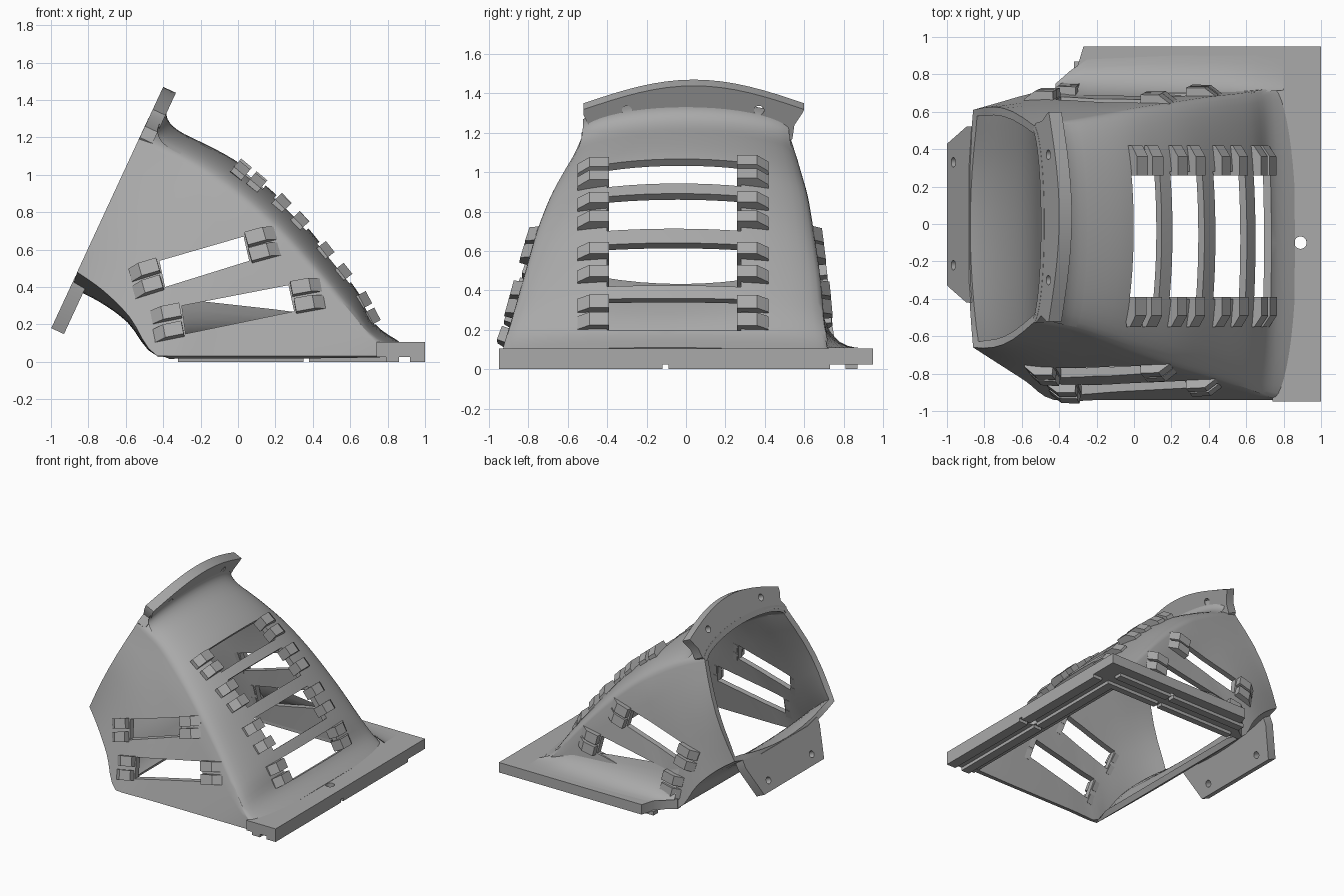
import bpy, bmesh, math
from mathutils import Vector as V
from mathutils.bvhtree import BVHTree

if "Cube" in bpy.data.objects:
    bpy.data.objects.remove(bpy.data.objects["Cube"])

grey = bpy.data.materials.new("plain_grey")
grey.use_nodes = True
grey.diffuse_color = (0.4, 0.4, 0.4, 1)
grey.node_tree.nodes["Principled BSDF"].inputs["Base Color"].default_value = (0.4, 0.4, 0.4, 1)

# Guide rows: bottom x z front back | shoulder x z front back | ridge x z
ROWS = [
    (-.86, .48, -.66, .61, -.54, 1.17, -.53, .53, -.48, 1.30),
    (-.72, .38, -.75, .65, -.33, 1.08, -.57, .56, -.25, 1.20),
    (-.58, .24, -.84, .69, -.16, .98, -.63, .59, -.02, 1.08),
    (-.43, .03, -.94, .72, 0, .87, -.69, .62, .14, .95),
    (-.15, .03, -.94, .72, .2, .69, -.76, .65, .31, .79),
    (.12, .03, -.94, .72, .4, .48, -.82, .68, .50, .56),
    (.40, .03, -.94, .72, .58, .27, -.88, .70, .65, .36),
    (.62, .03, -.94, .72, .70, .14, -.92, .72, .735, .20),
    (.84, .03, -.94, .72, .82, .05, -.94, .73, .86, .11)]
SIDE, ROOF, FLOOR, STEP, LIP = 6, 24, 12, 4, 3
MID = SIDE + ROOF // 2


def guide(t):
    i = min(int(t), len(ROWS) - 2)
    f = t - i
    a, b, c, d = (ROWS[max(0, min(len(ROWS) - 1, i + k))] for k in (-1, 0, 1, 2))
    return [q + f / 2 * (r - p + f * (2*p - 5*q + 4*r - s + f * (3*(q - r) + s - p)))
            for p, q, r, s in zip(a, b, c, d)]


def ring(t):
    """Closed cross-section of the duct: front side, roof, back side, floor."""
    bx, bz, bf, bb, sx, sz, sf, sb, rx, rz = guide(t)
    bz = max(bz, .03)
    near = max(0, 1 - t / LIP)
    low = [V((bx, y, bz)) for y in (bf, bb)]
    top = [V((sx, y, sz)) for y in (sf, sb)]
    bulge = lambda k: V((0, .05 * near * math.sin(math.pi * k / SIDE), 0))
    pts = [low[0].lerp(top[0], k / SIDE) - bulge(k) for k in range(SIDE)]
    for k in range(ROOF):
        a = math.pi * (k / ROOF - .5)
        c = math.cos(a)
        pts.append(V((sx + (rx - sx) * c, (sf + sb) / 2 + (sb - sf) / 2 * math.sin(a),
                      sz + (rz - sz) * c)))
    pts += [top[1].lerp(low[1], k / SIDE) + bulge(k) for k in range(SIDE)]
    for k in range(FLOOR):
        s = k / FLOOR
        pts.append(low[1].lerp(low[0], s) + V((-.03, 0, -.09)) * near * 4 * s * (1 - s))
    return pts


def finish(name, bm):
    me = bpy.data.meshes.new(name)
    bm.to_mesh(me)
    bm.free()
    ob = bpy.data.objects.new(name, me)
    bpy.context.collection.objects.link(ob)
    me.materials.append(grey)
    return ob


def add_prism(bm, pts, offset):
    face = bm.faces.new([bm.verts.new(p) for p in pts])
    ext = bmesh.ops.extrude_face_region(bm, geom=[face])["geom"]
    bmesh.ops.translate(bm, vec=offset, verts=[g for g in ext if isinstance(g, bmesh.types.BMVert)])
    bmesh.ops.recalc_face_normals(bm, faces=bm.faces[:])


def prism(name, pts, offset):
    bm = bmesh.new()
    add_prism(bm, pts, offset)
    return finish(name, bm)


def circle(c, u, v, r=.033):
    return [c + r * (u * math.cos(a) + v * math.sin(a))
            for a in (math.tau * k / 24 for k in range(24))]


def apply(ob, kind, **settings):
    mod = ob.modifiers.new(kind.title(), kind)
    for k, v in settings.items():
        setattr(mod, k, v)
    bpy.ops.object.select_all(action="DESELECT")
    bpy.context.view_layer.objects.active = ob
    ob.select_set(True)
    bpy.ops.object.modifier_apply(modifier=mod.name)


def cut(ob, prisms):
    bm = bmesh.new()
    for pts, offset in prisms:
        add_prism(bm, pts, offset)
    tool = finish("cutter", bm)
    tool.hide_render = True
    apply(ob, "BOOLEAN", object=tool, operation="DIFFERENCE", solver="EXACT")
    bpy.data.objects.remove(tool)


def smooth(ob):
    bpy.ops.object.select_all(action="DESELECT")
    bpy.context.view_layer.objects.active = ob
    ob.select_set(True)
    bpy.ops.object.shade_smooth_by_angle(angle=math.radians(30))


def strip(name, starts, corners, ends, n=8):
    """Concave fillet between two edges."""
    bm = bmesh.new()
    grid = [[bm.verts.new(a * (1-s)**2 + m * 2*s*(1-s) + c * s*s)
             for s in (k / n for k in range(n + 1))] for a, m, c in zip(starts, corners, ends)]
    for r, q in zip(grid, grid[1:]):
        for k in range(n):
            bm.faces.new((r[k], r[k+1], q[k+1], q[k]))
    smooth(finish(name, bm))


# Duct skin
bm = bmesh.new()
count = (len(ROWS) - 1) * STEP + 1
grid = [[bm.verts.new(p) for p in ring(i / STEP)] for i in range(count)]
n = len(grid[0])
for i in range(count - 1):
    for j in range(n):
        if j < 2 * SIDE + ROOF or i < LIP * STEP:
            k = (j + 1) % n
            bm.faces.new((grid[i][j], grid[i+1][j], grid[i+1][k], grid[i][k]))
bmesh.ops.delete(bm, geom=[v for v in bm.verts if not v.link_faces], context="VERTS")
bm.normal_update()
skin = BVHTree.FromBMesh(bm)
duct = finish("duct_shell", bm)
apply(duct, "SOLIDIFY", thickness=.045, offset=-1)

X, Y, Z = V((1, 0, 0)), V((0, 1, 0)), V((0, 0, 1))
blocks = bmesh.new()


def hinge(p, lat, nrm):
    """Ramped hinge block beside a slot."""
    across = lat.cross(nrm).normalized() * .075
    prof = ((-.02, -.05), (-.02, .045), (.08, .045), (.14, 0), (.14, -.03))
    add_prism(blocks, [p + lat * a + nrm * b - across / 2 for a, b in prof], across)


# Roof slots with hinges
cutters = []
for t0, t1 in ((2.1, 3.05), (3.4, 4.35), (4.65, 5.65), (6, 7)):
    a, b = (V((p.x, 0, p.z)) for p in (ring(t0)[MID], ring(t1)[MID]))
    nrm = Y.cross(b - a).normalized()
    nrm = nrm if nrm.x > 0 else -nrm
    cutters.append(([q - Y * .4 for q in (a + nrm*.15, b + nrm*.15, b - nrm*.25, a - nrm*.25)], Y * .68))
    for y, side in ((-.41, -1), (.28, 1)):
        for f in (.2, .75):
            hit = skin.ray_cast(a.lerp(b, f) + Y * y + nrm * .4, -nrm)[0]
            if hit:
                hinge(hit, Y * side, nrm)

# Side slots with hinges, front and back
for quad in (((-.42, .54), (.03, .67), (.06, .54), (-.39, .40)),
             ((-.30, .30), (.27, .41), (.30, .27), (-.28, .15))):
    c = [V((x, 0, z)) for x, z in quad]
    lat = (c[1] - c[0]).normalized()
    for side in (-1, 1):
        cutters.append(([p + Y * side * .45 for p in c], Y * side * .7))
        for top, low, way in ((c[0], c[3], -1), (c[1], c[2], 1)):
            for f in (.2, .85):
                hit, nrm = skin.ray_cast(top.lerp(low, f) + lat * way * .03 + Y * side * 2, -Y * side)[:2]
                if hit:
                    d = lat * way
                    hinge(hit, (d - nrm * d.dot(nrm)).normalized(), nrm)
cut(duct, cutters)
smooth(duct)
finish("hinge_blocks", blocks)

# Mounting tabs in the slanted mouth plane
up = V((.464, 0, 1)).normalized()
out = V((-up.z, 0, up.x))
mouth = lambda y, z: V((-.85 + .464 * (z - .5), y, z))
arc = [k / 16 for k in range(17)]
outer = [mouth(-.52 + 1.12 * s, 1.35 + .12 * math.sin(math.pi * s)) for s in arc]
inner = [mouth(.5 * math.cos(math.pi * s), 1.165 + .11 * math.sin(math.pi * s)) for s in arc]
neck = [mouth(y, z) for y, z in ((.59, 1.33), (.55, 1.27), (.54, 1.2))]
neck2 = [mouth(y, z) for y, z in ((-.53, 1.2), (-.49, 1.26), (-.52, 1.32))]
upper = prism("upper_mounting_tab", outer + neck + inner + neck2, out * -.075)
lower = prism("lower_mounting_tab", [mouth(y, z) for y, z in (
    (-.33, .18), (.43, .18), (.52, .4), (.52, .46), (.3, .43), (-.3, .43), (-.42, .45), (-.42, .4))], out * -.075)
for tab, ys, z in ((upper, (-.3, .37), 1.345), (lower, (-.22, .33), .25)):
    cut(tab, [(circle(mouth(y, z) + out * .1, Y, up, .026), out * -.3) for y in ys])
    smooth(tab)

# Fillet from upper tab down to the roof
span = slice(SIDE + 2, SIDE + ROOF - 1)
corner = ring(.35)[span]
strip("upper_tab_fillet", [p + up * .1 for p in corner], corner, ring(1)[span])

# Base flange on right and back
flange = prism("base_flange", [V((x, y, .025)) for x, y in (
    (.74, -.95), (1, -.95), (1, .95), (-.27, .95), (-.3, .85), (-.36, .77), (-.43, .72),
    (-.43, .68), (.74, .68))], Z * .08)
cut(flange, [(circle(V((x, y, -.1)), X, Y), Z * .4) for x, y in ((.36, .85), (.89, -.1))])
smooth(flange)

# Fillet between back wall and flange
path = ((-.42, .40, .69, .75), (-.34, .36, .69, .82), (-.25, .33, .69, .88), (.2, .28, .69, .9),
        (.5, .24, .70, .9), (.66, .17, .71, .9), (.8, .107, .72, .88))
strip("back_fillet", [V((x, y - .04 * z, z)) for x, z, y, e in path],
      [V((x, .73, .107)) for x, z, y, e in path], [V((x, e, .107)) for x, z, y, e in path])

# Sealing ribs below the flange, broken at the screw holes
def rib(name, x0, x1, y0, y1):
    prism(name, [V(p + (0,)) for p in ((x0, y0), (x1, y0), (x1, y1), (x0, y1))], Z * .03)


for i, (lo, hi) in enumerate(((-.95, -.12), (-.09, .73))):
    rib(f"right_outer_rib_{i}", .92, 1, lo, hi)
    rib(f"right_inner_rib_{i}", .79, .86, lo, hi)
for i, (lo, hi) in enumerate(((-.32, .35), (.38, .86))):
    rib(f"back_outer_rib_{i}", lo, hi, .81, .87)
    rib(f"back_inner_rib_{i}", lo, min(hi, .8), .68, .73)
